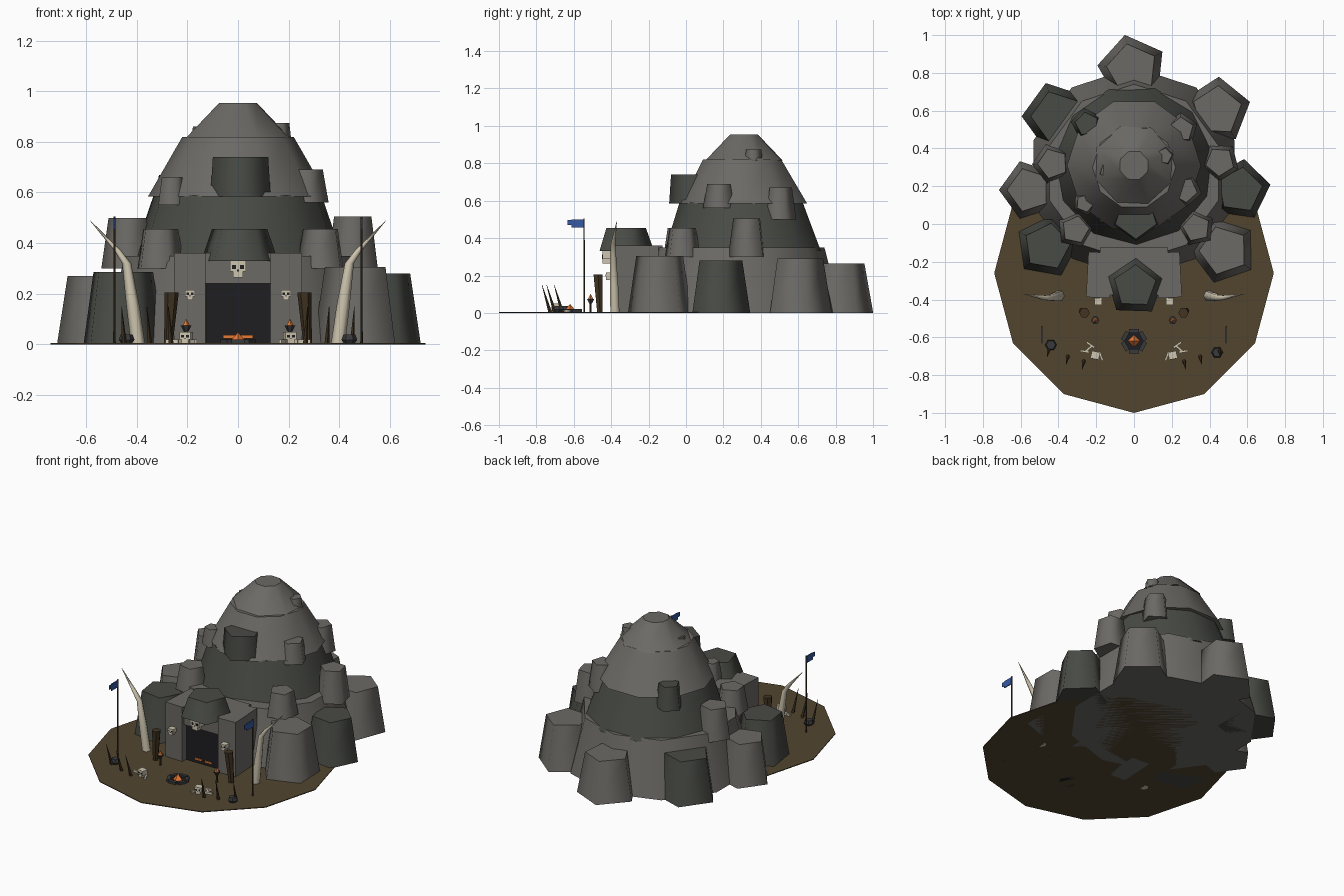
import bpy, math
from mathutils import Vector, Matrix


def material(name, rgb):
    m = bpy.data.materials.new(name)
    m.diffuse_color = (*rgb, 1)
    return m


ROCK = material("grey rock", (0.150, 0.143, 0.130))
DARK = material("dark rock", (0.066, 0.070, 0.060))
EARTH = material("brown earth", (0.085, 0.060, 0.028))
BONE = material("ivory bone", (0.62, 0.56, 0.43))
BLACK = material("cave black", (0.013, 0.013, 0.015))
WOOD = material("dark wood", (0.052, 0.034, 0.016))
FIRE = material("orange fire", (0.80, 0.19, 0.035))
CLOTH = material("blue cloth", (0.035, 0.10, 0.36))
IRON = material("dark iron", (0.040, 0.041, 0.045))


def make(name, mat, verts, faces, smooth_sides=False):
    me = bpy.data.meshes.new(name)
    me.from_pydata(verts, [], faces)
    me.materials.append(mat)
    for p in me.polygons:
        p.use_smooth = smooth_sides and len(p.vertices) == 4 and abs(p.normal.z) < 0.95
    ob = bpy.data.objects.new(name, me)
    bpy.context.collection.objects.link(ob)
    return ob


def loft(name, mat, rings, n=6, angle=0, smooth=False):
    """Stack of horizontal n-sided rings (x, y, z, radius), capped at both ends."""
    verts, faces = [], []
    for x, y, z, r in rings:
        for i in range(n):
            a = math.radians(angle) + 2 * math.pi * i / n
            verts.append((x + r * math.cos(a), y + r * math.sin(a), z))
    for k in range(len(rings) - 1):
        for i in range(n):
            j = (i + 1) % n
            faces.append((k * n + i, k * n + j, k * n + n + j, k * n + n + i))
    faces.append(tuple(reversed(range(n))))
    faces.append(tuple(range((len(rings) - 1) * n, len(rings) * n)))
    return make(name, mat, verts, faces, smooth)


def box(name, mat, c, s, turn=0):
    """Box with centre c and size s, turned about z."""
    rot = Matrix.Rotation(math.radians(turn), 3, 'Z')
    verts = [Vector(c) + rot @ Vector((x * s[0] / 2, y * s[1] / 2, z * s[2] / 2))
             for z in (-1, 1) for x, y in ((-1, -1), (1, -1), (1, 1), (-1, 1))]
    faces = [(3, 2, 1, 0), (4, 5, 6, 7), (0, 1, 5, 4), (1, 2, 6, 5), (2, 3, 7, 6), (3, 0, 4, 7)]
    return make(name, mat, verts, faces)


def boulder(name, mat, x, y, z0, z1, r, angle, taper=0.74):
    loft(name, mat, [(x, y, z0, r), (x, y, z1, r * taper)], 5, angle, True)


def skull(x, y, z, w, turn=0):
    """Blocky skull facing -y, resting at height z."""
    rot = Matrix.Rotation(math.radians(turn), 3, 'Z')

    def part(name, mat, off, size):
        box(name, mat, Vector((x, y, z)) + rot @ (Vector(off) * w), Vector(size) * w, turn)
    part("skull_cranium", BONE, (0, 0, 0.68), (1, 0.9, 0.66))
    part("skull_jaw", BONE, (0, -0.08, 0.19), (0.62, 0.7, 0.38))
    for s in (-1, 1):
        part("skull_eye", BLACK, (s * 0.23, -0.45, 0.62), (0.24, 0.06, 0.24))
    part("skull_nose", BLACK, (0, -0.45, 0.42), (0.1, 0.05, 0.12))


# Earth pad
loft("earth_pad", EARTH, [(0, -0.26, 0, 0.74), (0, -0.26, 0.005, 0.74)], 12, 30)

# Mountain tiers
loft("mountain_base", ROCK, [(0, 0.27, 0, 0.56), (0, 0.27, 0.35, 0.47)], 10, 18, True)
loft("mountain_lower", DARK, [(0, 0.31, 0.33, 0.425), (0, 0.30, 0.59, 0.335)], 11, 10, True)
loft("mountain_upper", ROCK, [(0, 0.31, 0.585, 0.355), (0, 0.30, 0.82, 0.22)], 10, 0, True)
loft("mountain_peak", ROCK, [(0, 0.31, 0.815, 0.22), (0, 0.31, 0.953, 0.08)], 8, 20, True)

# Ring of boulders at the foot
for b in [(ROCK, 0.0, 0.829, 0.265, 0.19, 115), (ROCK, 0.44, 0.60, 0.29, 0.18, 15),
          (DARK, 0.56, 0.18, 0.28, 0.165, 10), (ROCK, 0.475, -0.14, 0.305, 0.178, 37),
          (DARK, -0.46, -0.12, 0.285, 0.17, 152), (ROCK, -0.555, 0.18, 0.27, 0.16, 180),
          (DARK, -0.41, 0.57, 0.275, 0.185, 108)]:
    if b[1] == 0.0:
        b = (ROCK, -0.01, 0.82, 0.265, 0.185, 102)
    boulder("foot_boulder", b[0], b[1], b[2], 0, b[3], b[4], b[5])

# Boulders sitting on the ledges
for b in [(ROCK, -0.31, -0.03, 0.30, 0.455, 0.10, 150), (ROCK, 0.33, -0.02, 0.30, 0.455, 0.10, 30),
          (ROCK, 0.455, 0.33, 0.30, 0.505, 0.105, 50), (ROCK, -0.43, 0.32, 0.30, 0.50, 0.11, 110),
          (ROCK, 0.27, 0.18, 0.56, 0.69, 0.09, 60), (ROCK, 0.25, 0.50, 0.50, 0.67, 0.09, 20),
          (ROCK, -0.26, 0.11, 0.55, 0.66, 0.065, 140), (DARK, -0.25, 0.53, 0.52, 0.67, 0.085, 100),
          (ROCK, 0.16, 0.36, 0.75, 0.875, 0.058, 80), (ROCK, -0.14, 0.28, 0.75, 0.86, 0.055, 200)]:
    boulder("ledge_boulder", *b)
boulder("brow_boulder", DARK, 0.01, 0.035, 0.585, 0.74, 0.125, 198, 0.92)

# Cave gate
for s in (-1, 1):
    box("gate_jamb", ROCK, (s * 0.185, -0.27, 0.18), (0.125, 0.24, 0.36), s * 3)
box("gate_lintel", ROCK, (0, -0.25, 0.30), (0.36, 0.25, 0.12))
box("gate_opening", BLACK, (0, -0.32, 0.122), (0.25, 0.07, 0.24))
for s in (-1, 1):
    box("gate_ember", FIRE, (s * 0.035, -0.358, 0.03), (0.05, 0.008, 0.012))
boulder("gate_cap", DARK, 0.005, -0.33, 0.33, 0.455, 0.16, 88, 0.72)
skull(0, -0.418, 0.265, 0.065)

# Paired camp pieces on both sides of the gate
for s in (-1, 1):
    skull(s * 0.19, -0.41, 0.175, 0.04)
    loft("tusk", BONE, [(s * 0.395, -0.38, 0, 0.028), (s * 0.415, -0.385, 0.15, 0.026),
                        (s * 0.44, -0.39, 0.32, 0.018), (s * 0.475, -0.39, 0.37, 0.014),
                        (s * 0.585, -0.37, 0.49, 0.001)], 6, 0, True)
    loft("timber_post", WOOD, [(s * 0.275, -0.46, 0, 0.017), (s * 0.262, -0.47, 0.205, 0.028)], 6, 0)
    # Torch
    tx, ty = s * 0.205, -0.51
    loft("torch_pole", WOOD, [(tx, ty, 0, 0.006), (tx, ty, 0.055, 0.006)])
    loft("torch_bowl", IRON, [(tx, ty, 0.05, 0.009), (tx, ty, 0.075, 0.022)])
    loft("torch_flame", FIRE, [(tx, ty, 0.07, 0.017), (tx, ty, 0.10, 0.001)], 5)
    # Banner
    bx = s * 0.488
    loft("banner_pole", WOOD, [(bx, -0.545, 0, 0.005), (bx, -0.545, 0.505, 0.004)])
    box("banner_cloth", CLOTH, (bx, -0.58, 0.478), (0.006, 0.065, 0.044))
    box("banner_tail", CLOTH, (bx, -0.62, 0.484), (0.006, 0.025, 0.026))
    # Leaning stakes
    for x, y in ((0.45, -0.66), (0.35, -0.70), (0.265, -0.725)):
        loft("stake", WOOD, [(s * x, y, 0, 0.011), (s * (x + 0.01), y - 0.045, 0.15, 0.001)], 5)
    # Skull and scattered bones
    skull(s * 0.205, -0.695, 0.004, 0.045, s * 12)
    for dx, dy, t in ((0.025, -0.64, 35), (0.035, -0.66, -40), (0.055, -0.675, 10), (-0.03, -0.70, 70)):
        box("loose_bone", BONE, (s * (0.205 + dx), dy, 0.012), (0.05, 0.011, 0.014), s * t)
    # Iron pot
    px, py = s * 0.44, -0.66 - s * 0.02
    loft("iron_pot", IRON, [(px, py, 0, 0.018), (px, py, 0.018, 0.031), (px, py, 0.038, 0.024)], 6)

# Camp fire with stone ring
for i in range(6):
    a = math.radians(60 * i + 30)
    box("fire_stone", IRON, (0.054 * math.cos(a), -0.62 + 0.054 * math.sin(a), 0.01),
        (0.022, 0.052, 0.02), 60 * i + 30)
loft("fire_ash", BLACK, [(0, -0.62, 0, 0.05), (0, -0.62, 0.009, 0.05)], 6)
loft("fire_flame", FIRE, [(0, -0.62, 0.008, 0.034), (0, -0.62, 0.047, 0.001)], 4)
